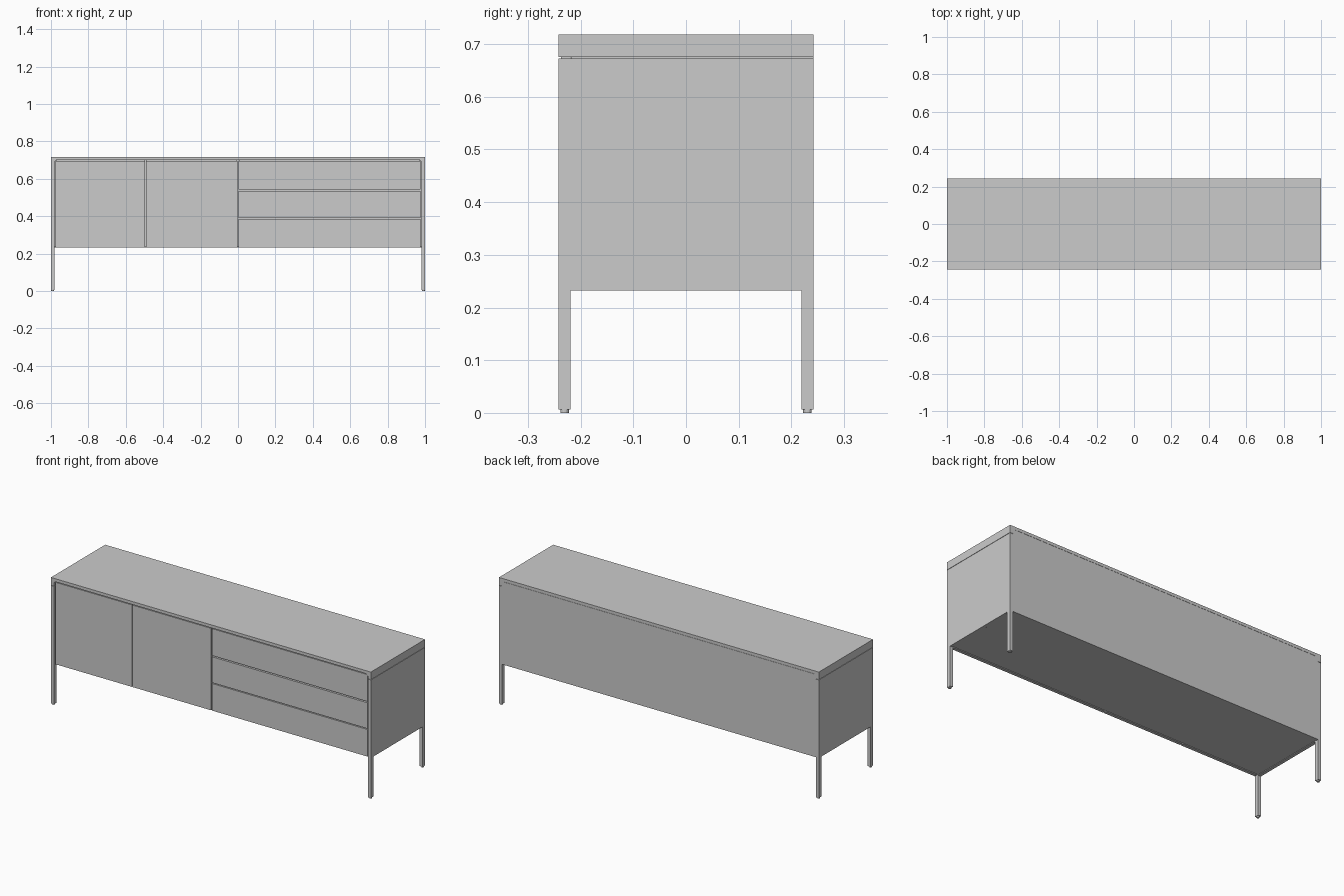
import bpy, bmesh, math

if "Cube" in bpy.data.objects:
    bpy.data.objects.remove(bpy.data.objects["Cube"])

W, D, H = 1.0, 0.242, 0.718      # half width, half depth, height
T, LEG = 0.018, 0.023            # leg thickness in x, leg depth in y
BASE, SEAM = 0.232, 0.675        # underside of the case, bottom of the cap


def finish(name, bm):
    bmesh.ops.recalc_face_normals(bm, faces=bm.faces)
    me = bpy.data.meshes.new(name)
    bm.to_mesh(me)
    bm.free()
    ob = bpy.data.objects.new(name, me)
    bpy.context.collection.objects.link(ob)
    return ob


def prism(name, profile, vec):
    bm = bmesh.new()
    face = bm.faces.new([bm.verts.new(p) for p in profile])
    ext = bmesh.ops.extrude_face_region(bm, geom=[face])
    verts = [g for g in ext["geom"] if isinstance(g, bmesh.types.BMVert)]
    bmesh.ops.translate(bm, verts=verts, vec=vec)
    # the starting face is kept by the extrude only when needed
    edges = [e for e in bm.edges if e.is_boundary]
    if edges:
        bmesh.ops.holes_fill(bm, edges=edges)
    return finish(name, bm)


def box(name, x0, x1, y0, y1, z0, z1):
    return prism(name, [(x0, y0, z0), (x1, y0, z0), (x1, y1, z0), (x0, y1, z0)],
                 (0, 0, z1 - z0))


# Top cap: inverted U with rounded inner corners, running front to back
r, under, inner = 0.016, 0.701, W - T
arc = [(inner - r + r * math.cos(a), under - r + r * math.sin(a))
       for a in [math.radians(15 * i) for i in range(7)]]
half = [(W, H), (W, SEAM), (inner, SEAM)] + arc
outline = half + [(-x, z) for x, z in reversed(half)]
prism("top_cap", [(x, -D, z) for x, z in outline], (0, 2 * D, 0))

# Side panels with integral legs, lining panels and foot glides
ly, foot = D - LEG, 0.006
side = [(-D, foot), (-ly, foot), (-ly, BASE), (ly, BASE), (ly, foot), (D, foot),
        (D, SEAM - 0.002), (-D, SEAM - 0.002)]
for s, label in ((-1, "left"), (1, "right")):
    prism(label + "_side_and_legs", [(s * W, y, z) for y, z in side], (-s * T, 0, 0))
    xs = sorted((s * 0.968, s * inner))
    box(label + "_lining", *xs, -0.218, D - 0.014, BASE + 0.003, under)
    for sy, end in ((-1, "front"), (1, "back")):
        bm = bmesh.new()
        bmesh.ops.create_cone(bm, cap_ends=True, segments=16, radius1=0.008,
                              radius2=0.008, depth=foot)
        bmesh.ops.translate(bm, verts=bm.verts,
                            vec=(s * (W - T / 2), sy * (D - LEG / 2), foot / 2))
        finish(f"{end}_{label}_glide", bm)

# Case: back, bottom and centre divider
box("back_panel", -inner, inner, D - 0.014, D, BASE, under - 0.001)
box("bottom_panel", -0.968, 0.968, -0.218, D - 0.014, BASE + 0.003, BASE + 0.018)
for x, name in ((0, "centre_divider"), (-0.4955, "door_divider")):
    box(name, x - 0.008, x + 0.008, -0.216, D - 0.014, BASE + 0.018, under)

# Doors and drawer fronts, slightly recessed
FY0, FY1, TOP = -D + 0.005, -0.219, 0.695
for i, (a, b) in enumerate(((-0.976, -0.498), (-0.493, -0.0025))):
    box(f"door_{i + 1}", a, b, FY0, FY1, BASE, TOP)
for i, (a, b) in enumerate(((BASE, 0.385), (0.39, 0.536), (0.543, TOP))):
    box(f"drawer_front_{i + 1}", 0.0025, 0.976, FY0, FY1, a, b)
    if i:
        box(f"drawer_rail_{i}", 0.008, 0.968, -0.216, -0.19, a - 0.012, a + 0.006)
